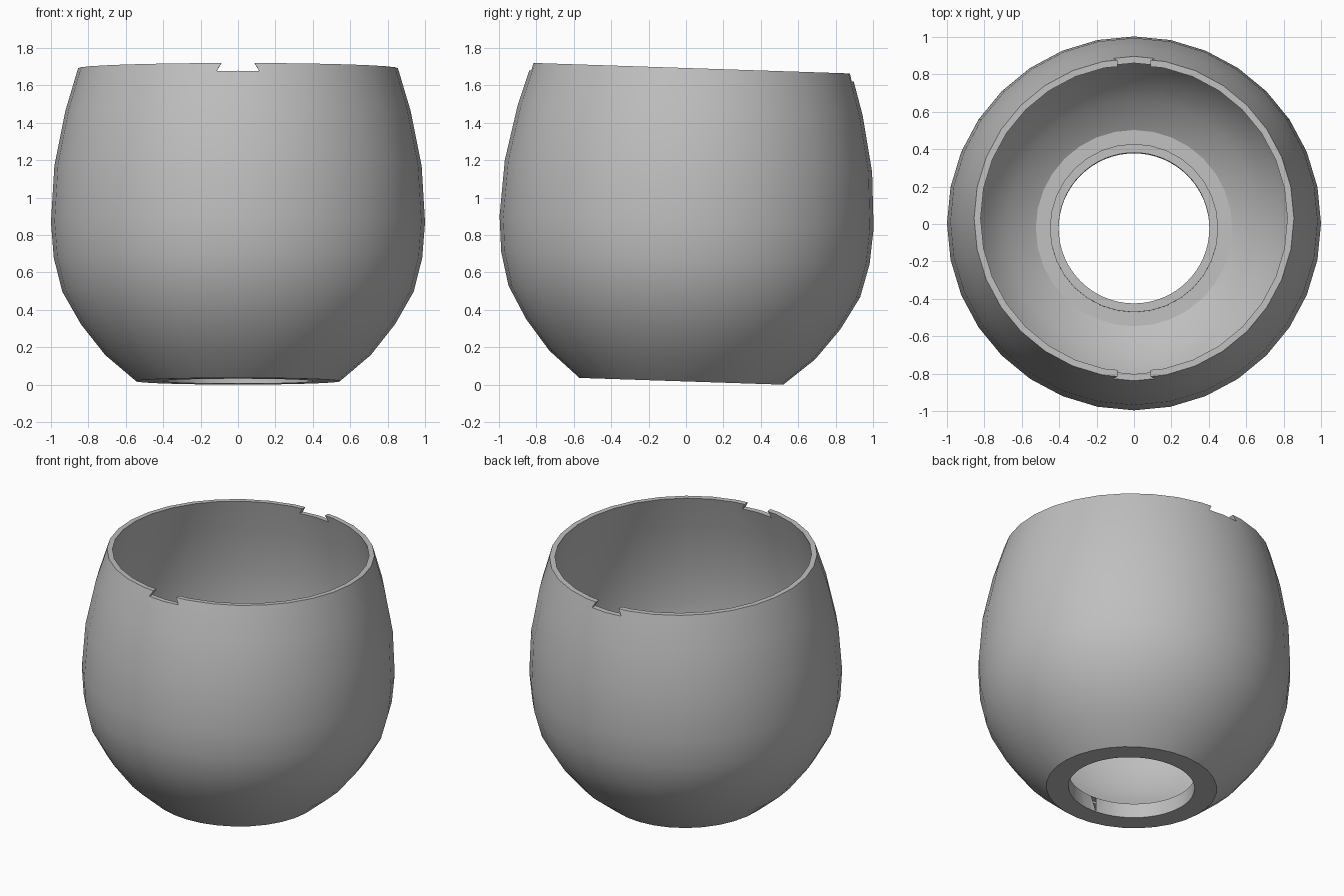
import bpy
import bmesh
import math

cube = bpy.data.objects.get("Cube")
if cube:
    bpy.data.objects.remove(cube, do_unlink=True)

TILT = math.radians(-1.9)
HEIGHT = 1.674

grey = bpy.data.materials.new("plain grey")
grey.use_nodes = True
colour = (0.52, 0.52, 0.52, 1)
grey.diffuse_color = colour
grey.node_tree.nodes["Principled BSDF"].inputs["Base Color"].default_value = colour


def make_object(name, bm):
    bmesh.ops.recalc_face_normals(bm, faces=bm.faces)
    mesh = bpy.data.meshes.new(name)
    bm.to_mesh(mesh)
    bm.free()
    obj = bpy.data.objects.new(name, mesh)
    bpy.context.collection.objects.link(obj)
    mesh.materials.append(grey)
    return obj


def lathe(name, loop, sides):
    """Turn a closed (radius, height) loop around the z axis."""
    bm = bmesh.new()
    rings = []
    for i in range(sides):
        a = math.tau * i / sides
        rings.append([bm.verts.new((r * math.cos(a), r * math.sin(a), z)) for r, z in loop])
    for i, ring in enumerate(rings):
        after = rings[(i + 1) % sides]
        for j in range(len(loop)):
            k = (j + 1) % len(loop)
            bm.faces.new((ring[j], after[j], after[k], ring[k]))
    return make_object(name, bm)


def prism(name, outline, y0, y1):
    """Extrude an (x, z) outline along y."""
    bm = bmesh.new()
    face = bm.faces.new([bm.verts.new((x, y0, z)) for x, z in outline])
    result = bmesh.ops.extrude_face_region(bm, geom=[face])
    verts = [v for v in result["geom"] if isinstance(v, bmesh.types.BMVert)]
    bmesh.ops.translate(bm, verts=verts, vec=(0, y1 - y0, 0))
    return make_object(name, bm)


def cut(target, cutter):
    mod = target.modifiers.new("cut", "BOOLEAN")
    mod.operation = "DIFFERENCE"
    mod.solver = "EXACT"
    mod.object = cutter
    bpy.context.view_layer.objects.active = target
    bpy.ops.object.modifier_apply(modifier=mod.name)
    bpy.data.objects.remove(cutter, do_unlink=True)


# Rounded hollow shell with a thick floor and a low collar around the hole
outer = [(0.545, 0), (0.71, 0.14), (0.84, 0.305), (0.94, 0.48), (0.985, 0.66),
         (1.0, 0.85), (0.982, 1.15), (0.922, 1.45), (0.855, HEIGHT)]
inner = [(0.82, HEIGHT), (0.885, 1.44), (0.945, 1.145), (0.962, 0.85), (0.947, 0.67),
         (0.903, 0.5), (0.805, 0.333), (0.68, 0.18), (0.525, 0.085)]
floor = [(0.45, 0.085), (0.45, 0.1), (0.3, 0.1), (0.3, 0)]
shell = lathe("round_shell", outer + inner + floor, 32)

# Round hole through the floor
bm = bmesh.new()
bmesh.ops.create_cone(bm, cap_ends=True, segments=64, radius1=0.403, radius2=0.403, depth=1)
cut(shell, make_object("hole_cutter", bm))

# Dovetail notches in the rim, front and back
low, high = HEIGHT - 0.042, HEIGHT + 0.042
dovetail = [(-0.113, low), (0.113, low), (0.065, high), (-0.065, high)]
for side in (-1, 1):
    cut(shell, prism("notch_cutter", dovetail, side * 0.6, side * 1.1))

# Smooth walls with crisp edges, leaning slightly backwards
shell.rotation_euler.x = TILT
shell.location = (0, -0.025, 0.018)
bpy.ops.object.select_all(action="DESELECT")
shell.select_set(True)
bpy.context.view_layer.objects.active = shell
bpy.ops.object.shade_smooth_by_angle(angle=math.radians(30))
